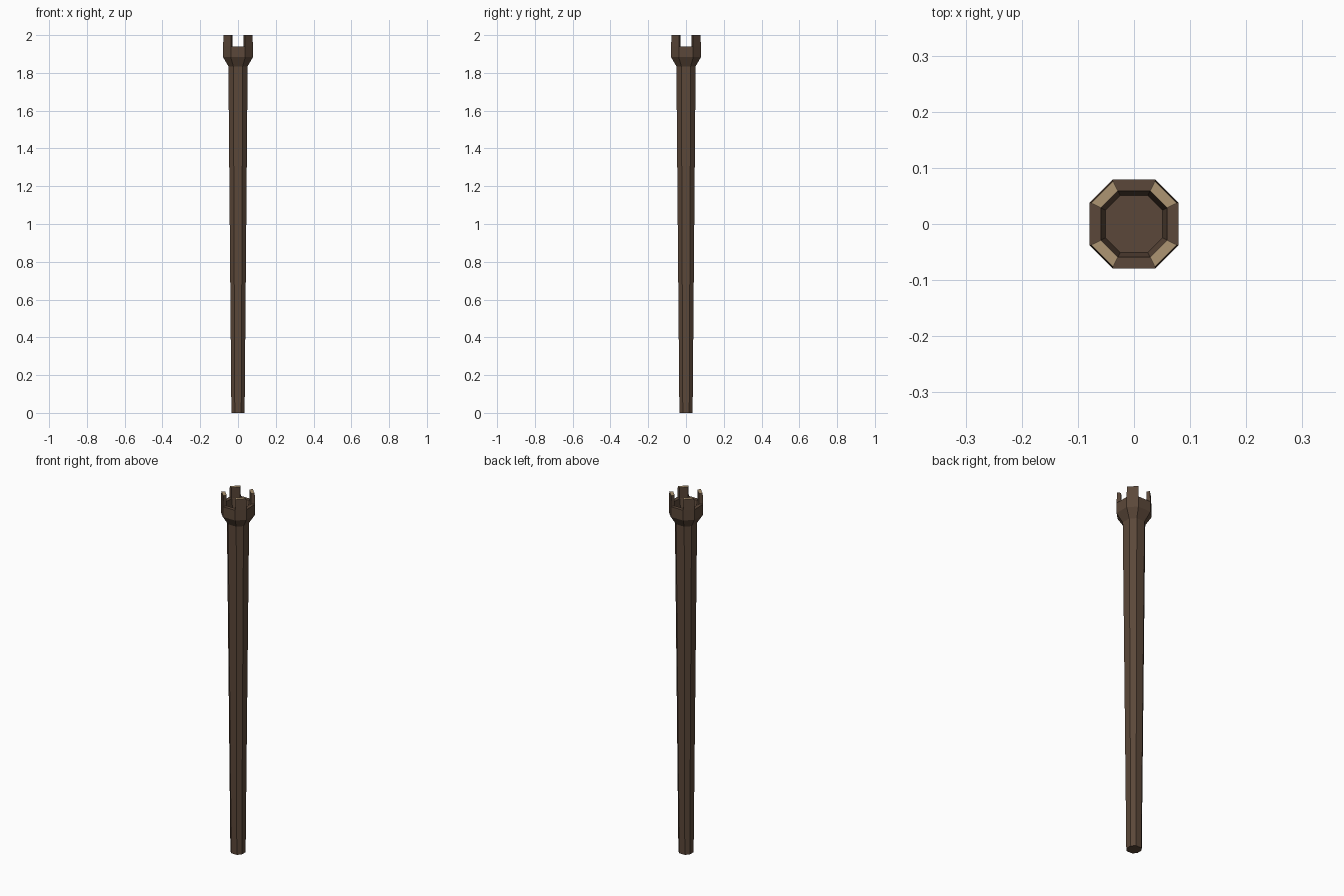
import bpy
import bmesh

cube = bpy.data.objects.get("Cube")
if cube:
    bpy.data.objects.remove(cube, do_unlink=True)


def make_material(name, color):
    mat = bpy.data.materials.new(name)
    mat.use_nodes = True
    mat.diffuse_color = color
    mat.node_tree.nodes["Principled BSDF"].inputs["Base Color"].default_value = color
    return mat


wood = make_material("dark brown wood", (0.105, 0.064, 0.041, 1))
pale = make_material("pale cut wood", (0.42, 0.30, 0.17, 1))


def ring(bm, half, z):
    """Octagon with slightly wider faces on the main axes."""
    c = half * 0.485
    corners = [(half, -c), (half, c), (c, half), (-c, half),
               (-half, c), (-half, -c), (-c, -half), (c, -half)]
    return [bm.verts.new((x, y, z)) for x, y in corners]


def lathe(bm, profile):
    """Joins octagon rings into bands and caps both ends."""
    rings = [ring(bm, half, z) for half, z in profile]
    bands = []
    for a, b in zip(rings, rings[1:]):
        bands.append([bm.faces.new((a[i], a[(i + 1) % 8], b[(i + 1) % 8], b[i]))
                      for i in range(8)])
    bm.faces.new(rings[0][::-1])
    bm.faces.new(rings[-1])
    return bands


def finish(bm, name):
    bmesh.ops.recalc_face_normals(bm, faces=bm.faces)
    mesh = bpy.data.meshes.new(name)
    bm.to_mesh(mesh)
    bm.free()
    mesh.materials.append(wood)
    mesh.materials.append(pale)
    obj = bpy.data.objects.new(name, mesh)
    bpy.context.collection.objects.link(obj)


# One continuous body: tapered shaft, flared collar, rim and shallow cup
bm = bmesh.new()
bands = lathe(bm, [(0.035, 0), (0.051, 1.835), (0.079, 1.883),
                   (0.079, 1.94), (0.059, 1.94), (0.051, 1.89)])

# Four prongs raised from the diagonal rim faces, with pale cut ends
prong_bases = bands[3][1::2]
for top in bmesh.ops.extrude_discrete_faces(bm, faces=[])["faces"]:
    pass
for base in prong_bases:
    result = bmesh.ops.extrude_face_region(bm, geom=[base])["geom"]
    for v in [g for g in result if isinstance(g, bmesh.types.BMVert)]:
        v.co.z = 2.0
        if max(abs(v.co.x), abs(v.co.y)) > 0.07:
            v.co.x *= 0.97
            v.co.y *= 0.97
    for f in [g for g in result if isinstance(g, bmesh.types.BMFace)]:
        f.material_index = 1
    if base.is_valid:
        bm.faces.remove(base)

finish(bm, "staff")
